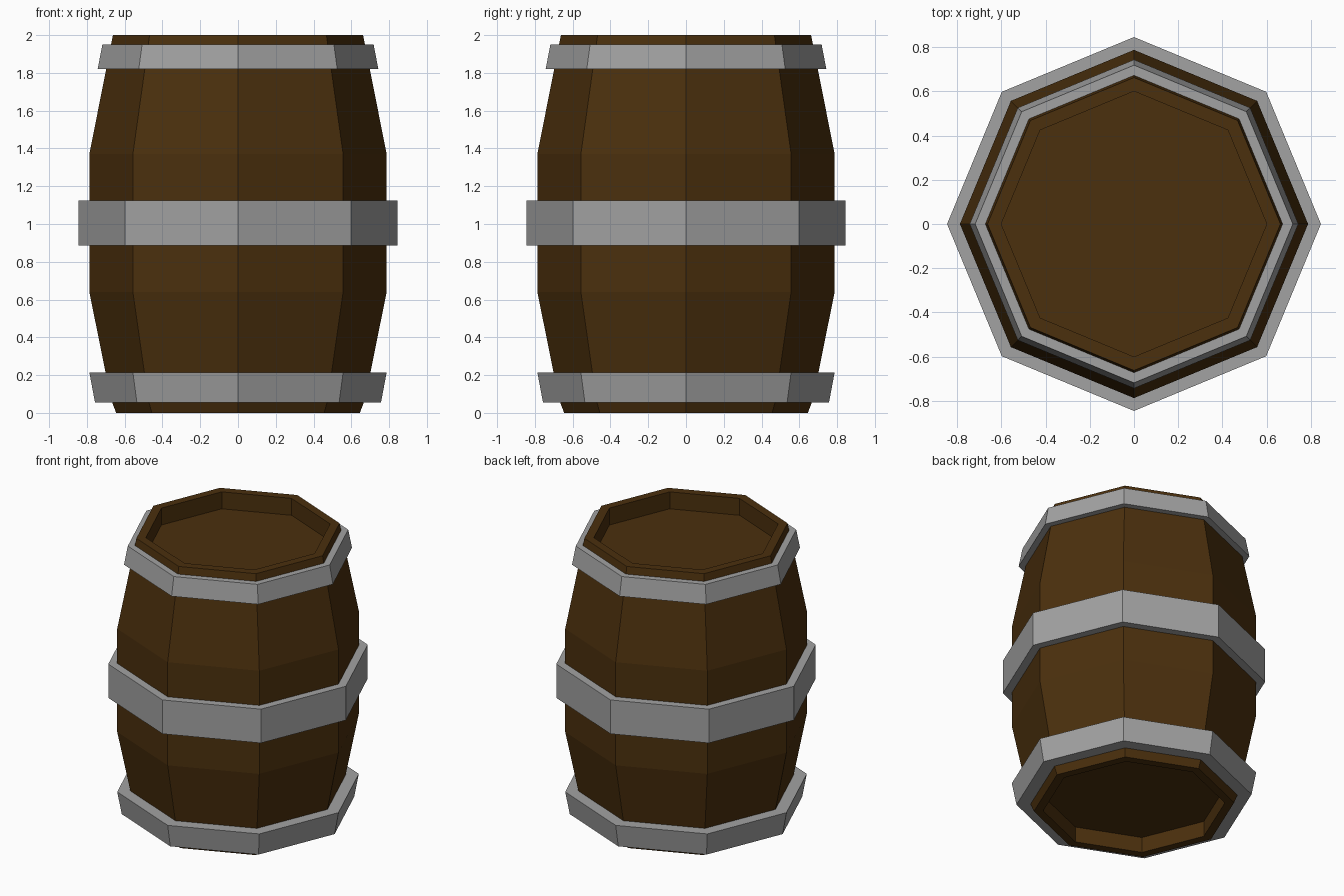
import bpy, bmesh
from math import cos, sin, pi

if "Cube" in bpy.data.objects:
    bpy.data.objects.remove(bpy.data.objects["Cube"])

SIDES = 8


def material(name, color):
    m = bpy.data.materials.new(name)
    m.diffuse_color = color
    m.use_nodes = True
    m.node_tree.nodes["Principled BSDF"].inputs["Base Color"].default_value = m.diffuse_color
    return m


def revolve(name, profile, mat, closed):
    """Sweep (radius, z) points around z; cap both ends unless closed."""
    bm = bmesh.new()
    rings = [[bm.verts.new((r * cos(2 * pi * i / SIDES), r * sin(2 * pi * i / SIDES), z))
              for i in range(SIDES)] for r, z in profile]
    pairs = list(zip(rings, rings[1:]))
    if closed:
        pairs.append((rings[-1], rings[0]))
    else:
        bm.faces.new(rings[0])
        bm.faces.new(rings[-1])
    for a, b in pairs:
        for i in range(SIDES):
            j = (i + 1) % SIDES
            bm.faces.new((a[i], a[j], b[j], b[i]))
    bmesh.ops.recalc_face_normals(bm, faces=bm.faces)
    mesh = bpy.data.meshes.new(name)
    bm.to_mesh(mesh)
    bm.free()
    mesh.materials.append(mat)
    obj = bpy.data.objects.new(name, mesh)
    bpy.context.collection.objects.link(obj)
    return obj


wood = material("wood", (0.07, 0.029, 0.004, 1))
metal = material("metal", (0.36, 0.36, 0.36, 1))

# Bulging body with recessed ends
revolve("barrel_body", [(0.585, 0.11), (0.585, 0), (0.645, 0), (0.672, 0.07), (0.787, 0.64),
                        (0.787, 1.37), (0.662, 2), (0.60, 2), (0.60, 1.88)], wood, False)

# Hoops: bottom z, top z, outer radii, inner radii (just inside the wood)
for name, z0, z1, o0, o1, i0, i1 in (
        ("bottom_hoop", 0.055, 0.215, 0.757, 0.787, 0.66, 0.695),
        ("middle_hoop", 0.885, 1.125, 0.845, 0.845, 0.78, 0.78),
        ("top_hoop", 1.82, 1.95, 0.743, 0.718, 0.69, 0.664)):
    revolve(name, [(i0, z0), (o0, z0), (o1, z1), (i1, z1)], metal, True)
